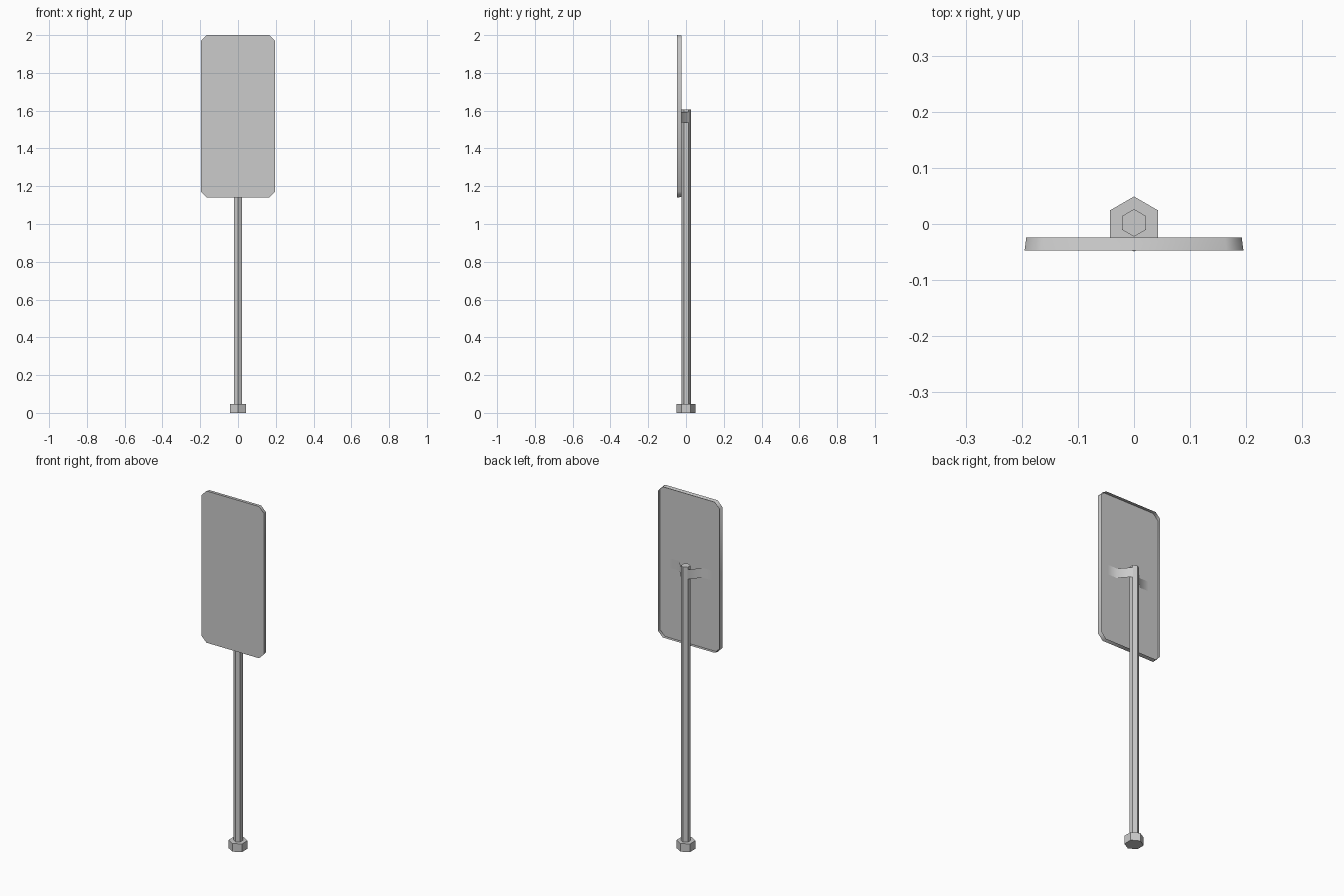
import bpy, bmesh, math
from mathutils import Matrix

if "Cube" in bpy.data.objects:
    bpy.data.objects.remove(bpy.data.objects["Cube"])


def make_object(name, bm, angle=30):
    mesh = bpy.data.meshes.new(name)
    bm.to_mesh(mesh)
    bm.free()
    ob = bpy.data.objects.new(name, mesh)
    bpy.context.collection.objects.link(ob)
    bpy.ops.object.select_all(action='DESELECT')
    ob.select_set(True)
    bpy.context.view_layer.objects.active = ob
    bpy.ops.object.shade_smooth_by_angle(angle=math.radians(angle))
    return ob


def hex_prism(name, radius, z0, z1, y=0.0):
    # six-sided prism with corners pointing along y
    bm = bmesh.new()
    place = Matrix.Translation((0, y, (z0 + z1) / 2)) @ Matrix.Rotation(math.pi / 6, 4, 'Z')
    bmesh.ops.create_cone(bm, cap_ends=True, segments=6, radius1=radius,
                          radius2=radius, depth=z1 - z0, matrix=place)
    # put corners on the y axis whatever the primitive's start angle is
    if max(v.co.x for v in bm.verts) > radius * 0.95:
        bmesh.ops.rotate(bm, cent=(0, y, 0), verts=bm.verts,
                         matrix=Matrix.Rotation(math.pi / 6, 3, 'Z'))
    return make_object(name, bm)


def outline(inset, y, hw=0.195, z0=1.14, z1=2.0, cut=0.03):
    # rectangle with clipped corners, counter-clockwise seen from the front
    hw, lo, hi = hw - inset, z0 + inset, z1 - inset
    return [(-hw + cut, y, lo), (hw - cut, y, lo), (hw, y, lo + cut), (hw, y, hi - cut),
            (hw - cut, y, hi), (-hw + cut, y, hi), (-hw, y, hi - cut), (-hw, y, lo + cut)]


# base foot and pole
hex_prism("base_foot", 0.049, 0.0, 0.046)
hex_prism("pole", 0.0245, 0.046, 1.605, y=0.002)

# sign panel: shallow sheet tray, open at the back
bm = bmesh.new()
front = [bm.verts.new(p) for p in outline(0.0, -0.047)]
back = [bm.verts.new(p) for p in outline(0.003, -0.024)]
bm.faces.new(front)
for i in range(8):
    j = (i + 1) % 8
    bm.faces.new((front[j], front[i], back[i], back[j]))
make_object("sign_panel", bm, 50)

# bent sheet bracket arms joining the pole to the panel, one per side
for side, label in ((1, "right"), (-1, "left")):
    bm = bmesh.new()
    path = [(0.133, -0.0455), (0.073, -0.0455), (0.02, 0.016)]
    rows = [[bm.verts.new((side * x, y, z)) for z in (1.537, 1.592)] for x, y in path]
    for a, b in zip(rows, rows[1:]):
        quad = (a[0], b[0], b[1], a[1])
        bm.faces.new(quad if side > 0 else quad[::-1])
    make_object("bracket_arm_" + label, bm, 60)
